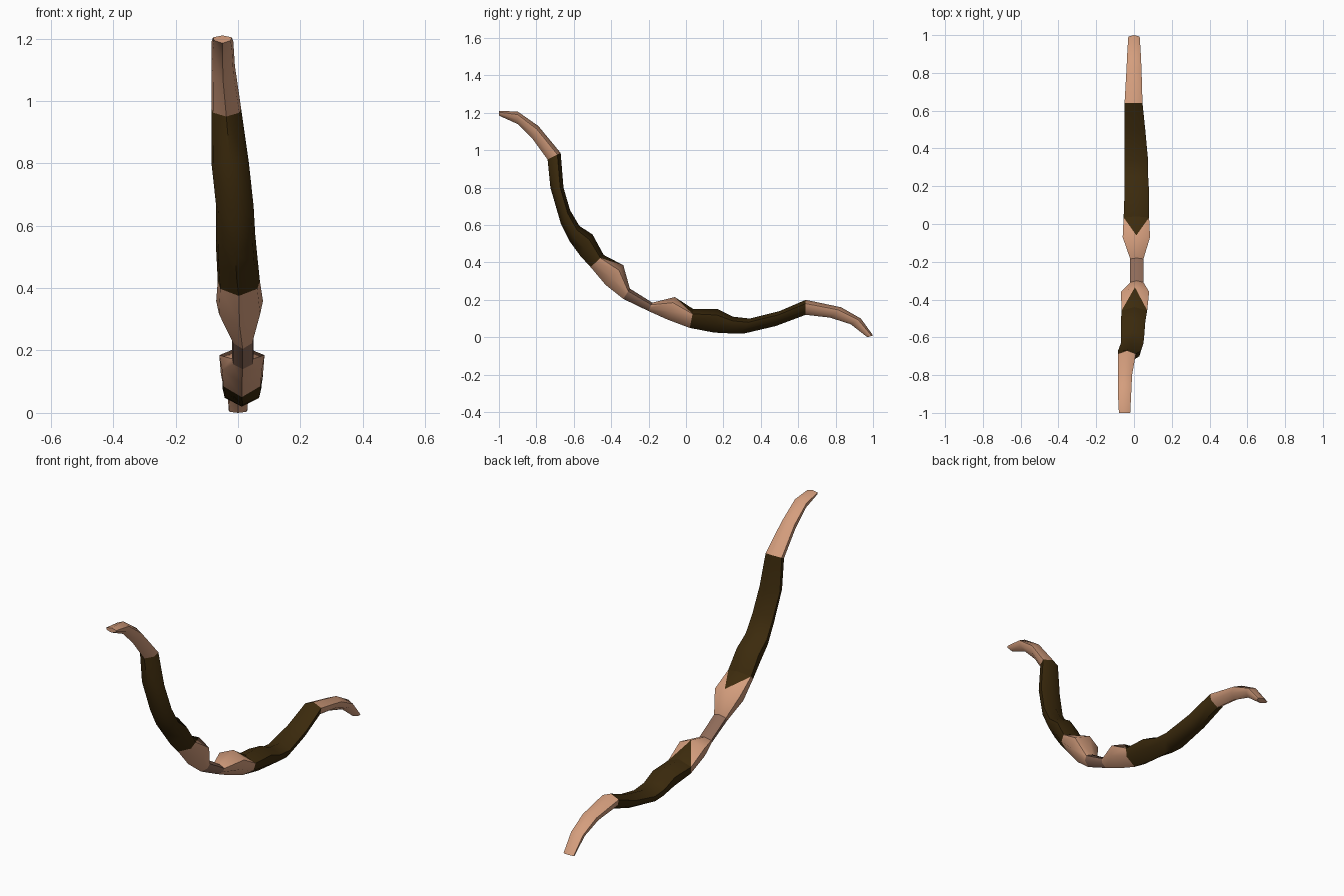
import bpy, bmesh, math
from mathutils import Vector

if "Cube" in bpy.data.objects:
    bpy.data.objects.remove(bpy.data.objects["Cube"])


def material(name, rgb):
    m = bpy.data.materials.new(name)
    m.diffuse_color = (*rgb, 1)
    m.use_nodes = True
    m.node_tree.nodes["Principled BSDF"].inputs["Base Color"].default_value = m.diffuse_color
    return m


BONE = material("pale tan", (0.66, 0.34, 0.205))
DARK = material("dark brown wrap", (0.046, 0.024, 0.004))
GRIP = material("grip brown", (0.27, 0.145, 0.098))

# Stations along the bow: belly y,z / inner y,z / left x, right x
S = [
    (-1, 1.185, -1, 1.21, -.08, -.02),
    (-.9, 1.14, -.9, 1.207, -.085, -.015),
    (-.82, 1.06, -.79, 1.13, -.085, -.01),
    (-.74, .95, -.67, .985, -.085, .01),
    (-.725, .80, -.655, .80, -.085, .035),
    (-.67, .61, -.62, .68, -.07, .05),
    (-.62, .51, -.57, .595, -.07, .055),
    (-.565, .435, -.50, .55, -.07, .06),
    (-.51, .375, -.44, .44, -.065, .07),
    (-.43, .28, -.335, .385, -.07, .08),
    (-.335, .205, -.30, .26, -.02, .05),
    (-.2, .14, -.18, .185, -.02, .05),
    (-.1, .095, -.06, .215, -.06, .085),
    (.02, .05, .04, .15, -.055, .08),
    (.15, .025, .17, .15, -.05, .08),
    (.25, .02, .25, .11, -.05, .075),
    (.31, .02, .34, .10, -.05, .075),
    (.48, .06, .5, .14, -.05, .06),
    (.64, .12, .64, .2, -.05, .045),
    (.77, .105, .83, .16, -.04, .04),
    (.88, .07, .935, .10, -.035, .035),
    (.97, 0, 1, .01, -.03, .03),
]


def section(s):
    """Six-sided section: belly keel, two right, inner ridge, two left."""
    oy, oz, iy, iz, x0, x1 = s
    c, h = (x0 + x1) / 2, (x1 - x0) / 2
    shape = [(0, 0), (.88, .35), (1, .75), (0, 1), (-1, .75), (-.88, .35)]
    return [Vector((c + h * w, oy + (iy - oy) * t, oz + (iz - oz) * t))
            for w, t in shape]


def loft(name, first, last, mat, cap=None, wrap_side=None):
    """Skin stations first..last; wrap_side marks the station where the
    dark wrap overlaps the inner ridge of a flare as a pointed tongue."""
    bm = bmesh.new()
    rings = [[bm.verts.new(p) for p in section(s)] for s in S[first:last + 1]]
    for i in range(len(rings) - 1):
        a, b = rings[i], rings[i + 1]
        for k in range(6):
            j = (k + 1) % 6
            if wrap_side in (first + i, first + i + 1) and k in (2, 3):
                near, far = (a, b) if wrap_side == first + i else (b, a)
                side = 2 if k == 2 else 4
                bm.faces.new((near[3], near[side], far[3])).material_index = 1
                bm.faces.new((near[side], far[side], far[3]))
            else:
                bm.faces.new((a[k], a[j], b[j], b[k]))
    if cap is not None:
        bm.faces.new(rings[cap])
    bmesh.ops.recalc_face_normals(bm, faces=bm.faces)
    # open tubes: make sure the normals point away from the centre line
    mid = (rings[0][0].co + rings[0][3].co + rings[1][0].co + rings[1][3].co) / 4
    f = next(f for f in bm.faces if rings[0][0] in f.verts and rings[1][1] in f.verts)
    if f.normal.dot(f.calc_center_median() - mid) < 0:
        bmesh.ops.reverse_faces(bm, faces=bm.faces)
    me = bpy.data.meshes.new(name)
    bm.to_mesh(me)
    bm.free()
    me.materials.append(mat)
    if wrap_side is not None:
        me.materials.append(DARK)
    ob = bpy.data.objects.new(name, me)
    bpy.context.collection.objects.link(ob)
    bpy.ops.object.select_all(action='DESELECT')
    ob.select_set(True)
    bpy.context.view_layer.objects.active = ob
    bpy.ops.object.shade_smooth_by_angle(angle=math.radians(55))


# Tips, wrapped limbs, flares and central grip
loft("upper_tip", 0, 3, BONE, cap=0)
loft("upper_limb", 3, 8, DARK)
loft("upper_flare", 8, 10, BONE, wrap_side=8)
loft("grip", 10, 11, GRIP)
loft("lower_flare", 11, 13, BONE, wrap_side=13)
loft("lower_limb", 13, 18, DARK)
loft("lower_tip", 18, 21, BONE, cap=-1)
